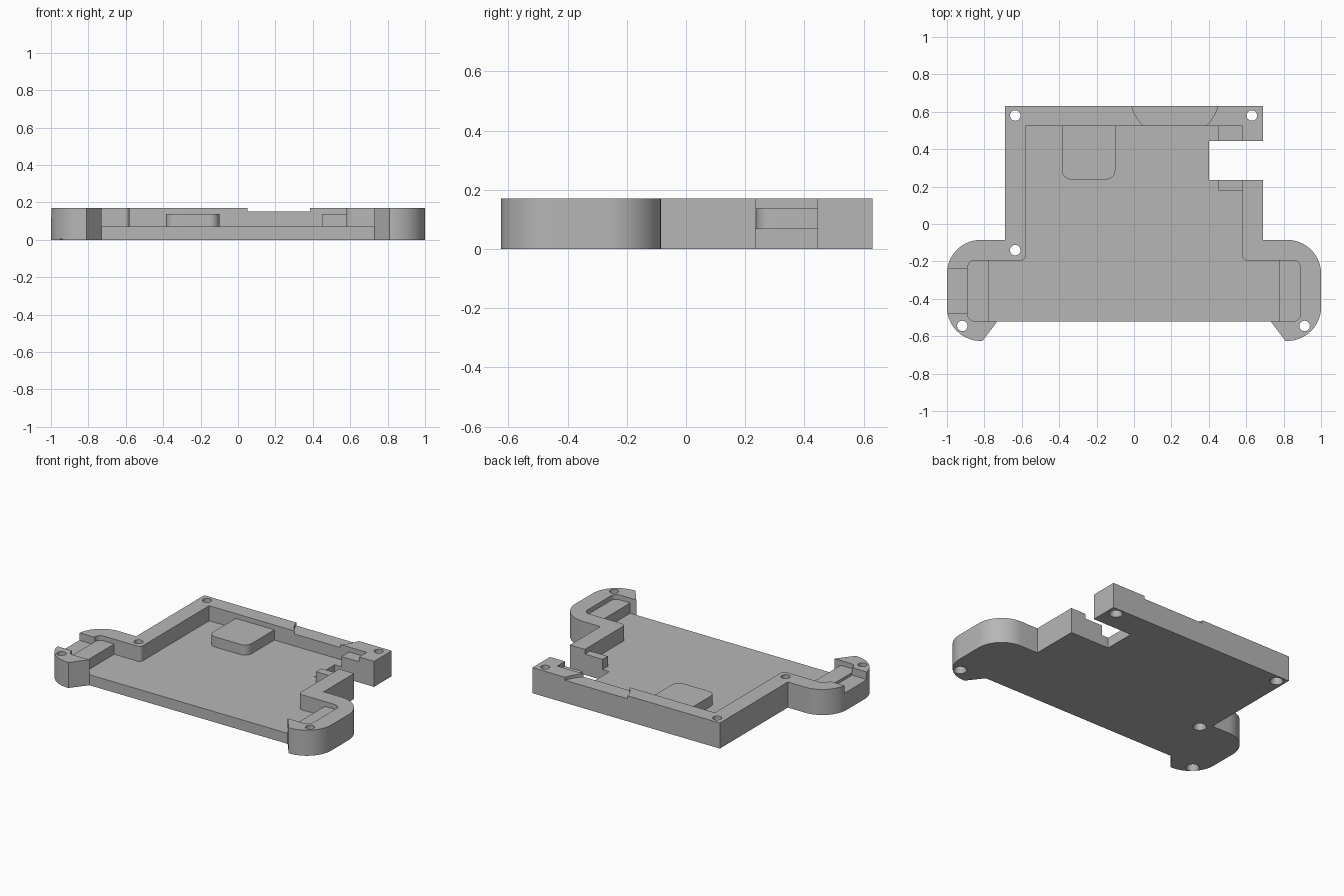
import bpy
import bmesh
from math import sin, tan, radians
from mathutils import Vector

if "Cube" in bpy.data.objects:
    bpy.data.objects.remove(bpy.data.objects["Cube"])

FLOOR, SHELF, TOP = 0.07, 0.138, 0.17
OUTER_R, INNER_R, LIP_R = 0.18, 0.04, 0.025

grey = bpy.data.materials.new("light grey plastic")
grey.use_nodes = True
grey.diffuse_color = (0.47, 0.47, 0.47, 1)
grey.node_tree.nodes["Principled BSDF"].inputs["Base Color"].default_value = (0.47, 0.47, 0.47, 1)

parts = []


def round_corners(points, steps=12):
    """Replace each (x, y, radius) corner by an arc."""
    out = []
    for i, p in enumerate(points):
        corner = Vector(p[:2])
        if len(p) < 3:
            out.append(corner)
            continue
        a = (Vector(points[i - 1][:2]) - corner).normalized()
        b = (Vector(points[(i + 1) % len(points)][:2]) - corner).normalized()
        half = a.angle(b) / 2
        centre = corner + (a + b).normalized() * (p[2] / sin(half))
        start = corner + a * (p[2] / tan(half)) - centre
        end = corner + b * (p[2] / tan(half)) - centre
        for k in range(steps + 1):
            out.append(centre + start.lerp(end, k / steps).normalized() * p[2])
    return out


def make_object(name, bm):
    bmesh.ops.recalc_face_normals(bm, faces=bm.faces)
    mesh = bpy.data.meshes.new(name)
    bm.to_mesh(mesh)
    bm.free()
    mesh.materials.append(grey)
    obj = bpy.data.objects.new(name, mesh)
    bpy.context.collection.objects.link(obj)
    return obj


def prism(name, points, z0, z1):
    """Upright solid from a flat outline."""
    outline = round_corners(points)
    bm = bmesh.new()
    low = [bm.verts.new((p.x, p.y, z0)) for p in outline]
    high = [bm.verts.new((p.x, p.y, z1)) for p in outline]
    bm.faces.new(low)
    bm.faces.new(high)
    for i in range(len(outline)):
        bm.faces.new((low[i - 1], low[i], high[i], high[i - 1]))
    return make_object(name, bm)


def part(name, points, z0, z1):
    parts.append(prism(name, points, z0, z1))
    return parts[-1]


def box(x0, x1, y0, y1):
    return [(x0, y0), (x1, y0), (x1, y1), (x0, y1)]


def cone(name, x, y, z0, z1, r0, r1, sides=32):
    bm = bmesh.new()
    bmesh.ops.create_cone(bm, cap_ends=True, segments=sides, radius1=r0, radius2=r1, depth=z1 - z0)
    bmesh.ops.translate(bm, vec=(x, y, (z0 + z1) / 2), verts=bm.verts)
    return make_object(name, bm)


def cut(target, cutters):
    for c in cutters:
        c.hide_render = True
        mod = target.modifiers.new("cut", "BOOLEAN")
        mod.operation, mod.solver, mod.object = "DIFFERENCE", "EXACT", c
    bpy.context.view_layer.update()
    graph = bpy.context.evaluated_depsgraph_get()
    mesh = bpy.data.meshes.new_from_object(target.evaluated_get(graph))
    target.modifiers.clear()
    target.data = mesh
    for c in cutters:
        bpy.data.objects.remove(c)


def mirror(points):
    return [(-p[0], *p[1:]) for p in reversed(points)]


# Shared edges: left wing outside and inside
wing_out = [(0.69, -0.085), (1, -0.085, OUTER_R), (1, -0.625, OUTER_R), (0.81, -0.625), (0.73, -0.52)]
wing_in = [(0.89, -0.52, INNER_R), (0.89, -0.195, INNER_R), (0.58, -0.195, LIP_R)]
back_out = [(-0.69, 0.63), (0.69, 0.63), (0.69, 0.445)]

# Base plate with the open side slot
base = part("base_plate", wing_out + mirror(wing_out) + back_out
            + [(0.4, 0.445), (0.4, 0.235), (0.69, 0.235)], 0, FLOOR)

# Rim walls on either side of the slot
main_wall = part("main_wall", mirror(wing_out) + back_out
                 + [(0.58, 0.445), (0.58, 0.525), (-0.58, 0.525)] + mirror(wing_in), FLOOR, TOP)
left_wall = part("left_wall", [(0.58, 0.235), (0.69, 0.235)] + wing_out + wing_in, FLOOR, TOP)

# Shelves in both wings
shelf = [(0.775, -0.195), (0.775, -0.52), (0.89, -0.52, INNER_R), (0.89, -0.195, INNER_R)]
part("left_wing_shelf", shelf, FLOOR, SHELF)
part("right_wing_shelf", mirror(shelf), FLOOR, SHELF)

# Support pad against the back wall and steps beside the slot
part("support_pad", [(-0.385, 0.525), (-0.385, 0.238, 0.05), (-0.1, 0.238, 0.05), (-0.1, 0.525)],
     FLOOR, SHELF)
part("slot_back_step", box(0.45, 0.58, 0.445, 0.525), FLOOR, SHELF)
part("slot_front_step", box(0.45, 0.58, 0.18, 0.235), FLOOR, SHELF)

# Screw holes, countersunk underneath
main_holes = [(-0.635, 0.58), (0.63, 0.58), (-0.635, -0.14), (-0.918, -0.545)]
left_holes = [(0.912, -0.545)]


def drills(holes):
    return [cone("hole_cutter", x, y, -0.1, 0.3, 0.028, 0.028) for x, y in holes]


sinks = [cone("sink_cutter", x, y, -0.01, 0.035, 0.046, 0.026) for x, y in main_holes + left_holes]
cut(base, drills(main_holes + left_holes) + sinks)
cut(left_wall, drills(left_holes))

# Main wall also gets the curved dip at the back and the right wing notch
cut(main_wall, drills(main_holes) + [
    cone("dip_cutter", 0.218, 0.695, 0.15, 0.3, 0.239, 0.239, 96),
    prism("notch_cutter", box(-1.1, -0.85, -0.475, -0.24), 0.12, 0.3)])

# Smooth the rounded parts
bpy.ops.object.select_all(action="DESELECT")
for obj in parts:
    obj.select_set(True)
    bpy.context.view_layer.objects.active = obj
bpy.ops.object.shade_smooth_by_angle(angle=radians(30))
